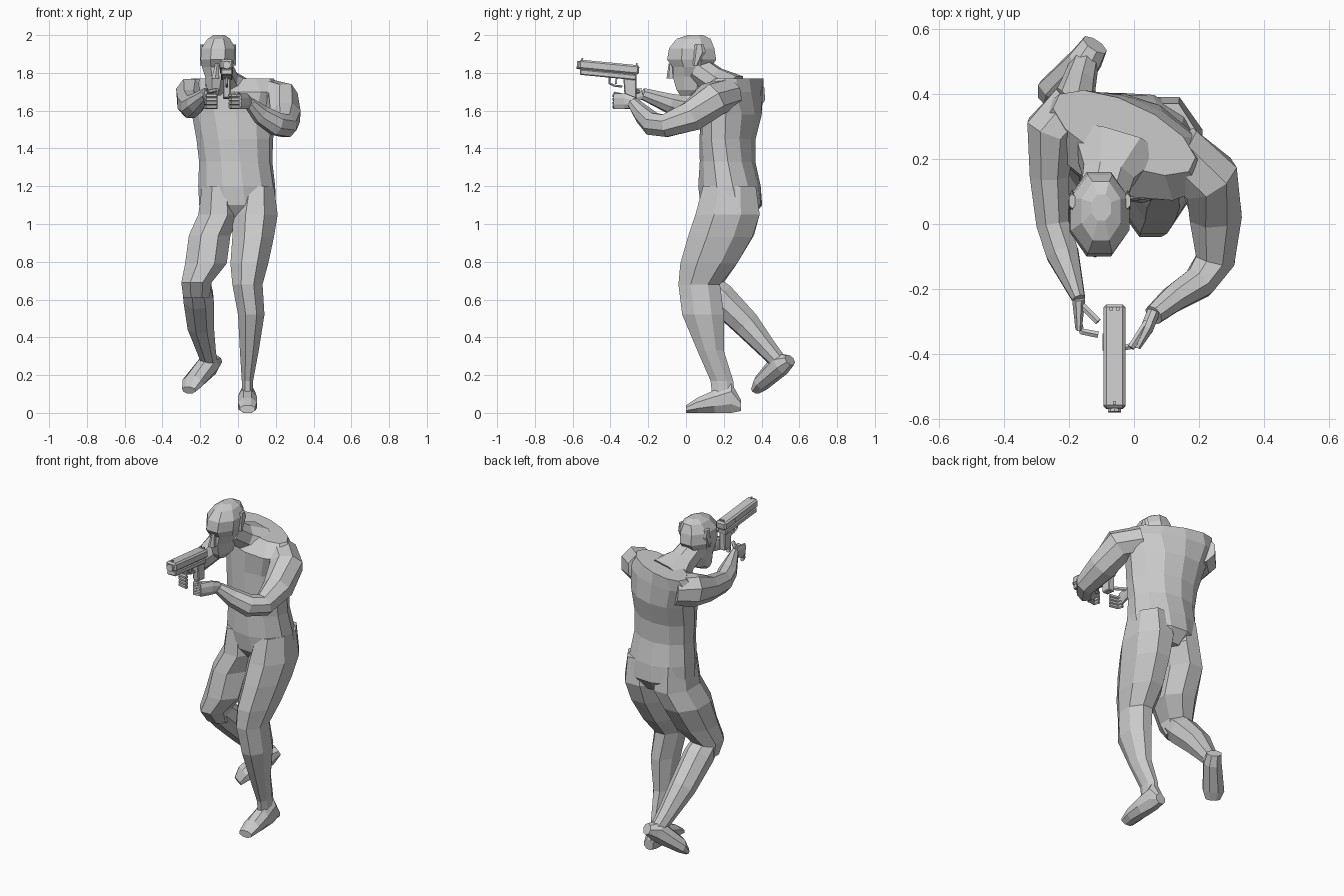
import bpy
import bmesh
from math import sin, cos, pi, radians
from mathutils import Vector, Matrix

default_cube = bpy.data.objects.get("Cube")
if default_cube:
    bpy.data.objects.remove(default_cube)

X, Y, Z = Matrix.Identity(3)

grey = bpy.data.materials.new("light grey")
grey.use_nodes = True
grey.diffuse_color = (.6, .6, .6, 1)
shader = grey.node_tree.nodes["Principled BSDF"]
shader.inputs["Base Color"].default_value = grey.diffuse_color


def finish(name, mesh_builder):
    """Turn a bmesh into a flat shaded grey object."""
    bmesh.ops.recalc_face_normals(mesh_builder, faces=mesh_builder.faces)
    mesh = bpy.data.meshes.new(name)
    mesh_builder.to_mesh(mesh)
    mesh_builder.free()
    mesh.materials.append(grey)
    part = bpy.data.objects.new(name, mesh)
    bpy.context.collection.objects.link(part)
    return part


def loft(name, stations, reference=Z, axis=None, sides=8, twist=0):
    """Skin rings (x, y, z, half width, half depth) along a path.
    Rings face the fixed axis if given, otherwise they follow the path."""
    builder = bmesh.new()
    centres = [Vector(station[:3]) for station in stations]
    last = len(centres) - 1
    grow = 1 / cos(pi / sides)
    rings = []
    for i, centre in enumerate(centres):
        tangent = axis or centres[min(i + 1, last)] - centres[max(i - 1, 0)]
        tangent = tangent.normalized()
        across = reference.cross(tangent).normalized()
        across.rotate(Matrix.Rotation(radians(twist) * i / last, 3, tangent))
        upward = tangent.cross(across)
        half_width, half_depth = stations[i][3:]
        ring = []
        for k in range(sides):
            angle = (2 * k + 1) * pi / sides
            offset = across * cos(angle) * half_width + upward * sin(angle) * half_depth
            ring.append(builder.verts.new(centre + offset * grow))
        rings.append(ring)
    for lower, upper in zip(rings, rings[1:]):
        for k in range(sides):
            builder.faces.new((lower[k - 1], lower[k], upper[k], upper[k - 1]))
    builder.faces.new(rings[0])
    builder.faces.new(rings[-1])
    return finish(name, builder)


def column(name, bottom_x, top_x, rows, sides=8, twist=0):
    """Stack level rings (y, z, half width, half depth), leaning evenly in x."""
    foot, height = rows[0][1], rows[-1][1] - rows[0][1]
    stations = []
    for y, z, half_width, half_depth in rows:
        x = bottom_x + (top_x - bottom_x) * (z - foot) / height
        stations.append((x, y, z, half_width, half_depth))
    return loft(name, stations, reference=Y, axis=Z, sides=sides, twist=twist)


def tube(name, points, radius, reference=Z, sides=6):
    """Thin bar of even thickness."""
    stations = [(*point, radius, radius) for point in points]
    return loft(name, stations, reference=reference, sides=sides)


# Torso, turning steadily towards the shoulders
column("torso", 0, -.03, [
    (.24, 1.03, .1, .11),
    (.24, 1.1, .2, .16),
    (.23, 1.2, .2, .16),
    (.22, 1.33, .19, .14),
    (.22, 1.45, .2, .14),
    (.24, 1.58, .22, .15),
    (.24, 1.7, .27, .14),
    (.28, 1.77, .23, .09),
], sides=12, twist=-25)

# Neck and head
loft("neck", [
    (-.05, .25, 1.71, .15, .08),
    (-.08, .15, 1.76, .08, .07),
    (-.1, .06, 1.82, .07, .07),
])
column("head", -.12, -.1, [
    (0, 1.68, .03, .03),
    (.02, 1.71, .05, .07),
    (.03, 1.78, .06, .1),
    (.03, 1.83, .08, .1),
    (.03, 1.87, .09, .13),
    (.03, 1.93, .09, .12),
    (.04, 1.98, .06, .09),
    (.05, 2, .03, .04),
])
column("nose", -.12, -.11, [(-.08, 1.77, .02, .02), (-.08, 1.85, .01, .01)], sides=6)
for name, ear_x in (("left_ear", -.02), ("right_ear", -.19)):
    column(name, ear_x, ear_x, [
        (.05, 1.84, .01, .01),
        (.07, 1.91, .01, .03),
        (.07, 1.95, .01, .02),
    ], sides=6)

# Arms
loft("left_arm", [
    (.13, .22, 1.69, .09, .08),
    (.23, .14, 1.66, .09, .09),
    (.25, .03, 1.57, .08, .08),
    (.25, -.11, 1.52, .06, .06),
    (.2, -.18, 1.53, .05, .06),
    (.12, -.23, 1.58, .04, .05),
    (.06, -.28, 1.64, .03, .03),
])
loft("right_arm", [
    (-.18, .36, 1.69, .08, .08),
    (-.25, .29, 1.68, .08, .09),
    (-.26, .15, 1.64, .06, .07),
    (-.25, 0, 1.62, .05, .06),
    (-.22, -.09, 1.64, .05, .05),
    (-.17, -.23, 1.69, .02, .03),
])

# Hands with curled fingers
loft("left_palm", [
    (.06, -.27, 1.64, .02, .03),
    (.04, -.32, 1.65, .02, .04),
    (.01, -.38, 1.65, .01, .04),
])
loft("right_palm", [
    (-.17, -.23, 1.69, .02, .03),
    (-.17, -.32, 1.67, .01, .04),
])
for i, finger in enumerate(("index", "middle", "ring", "little")):
    level = 1.68 - i * .02
    tube("left_" + finger + "_finger", [
        (.01, -.37, level), (-.03, -.38, level), (-.04, -.35, level)], .01)
    tube("right_" + finger + "_finger", [
        (-.17, -.3, level), (-.16, -.33, level), (-.11, -.34, level)], .01)
tube("left_thumb", [(.04, -.3, 1.67), (-.01, -.38, 1.69)], .01)
tube("right_thumb", [(-.16, -.25, 1.7), (-.11, -.3, 1.71)], .01)

# Legs, their tops sunk into the pelvis
loft("left_leg", [
    (.05, .2, .08, .03, .06),
    (.05, .19, .17, .03, .06),
    (.06, .13, .33, .05, .07),
    (.07, .09, .52, .07, .11),
    (.05, .07, .68, .08, .11),
    (.06, .12, .79, .1, .15),
    (.08, .18, .93, .11, .17),
    (.09, .22, 1.05, .12, .17),
    (.1, .23, 1.2, .09, .14),
], reference=Y, axis=Z)
loft("right_thigh", [
    (-.22, .12, .61, .07, .06),
    (-.22, .1, .69, .08, .1),
    (-.17, .14, .79, .11, .13),
    (-.15, .2, .94, .11, .16),
    (-.1, .23, 1.05, .11, .16),
    (-.1, .23, 1.2, .09, .14),
], reference=Y, axis=Z)
loft("right_shin", [
    (-.22, .09, .69, .07, .07),
    (-.21, .18, .61, .08, .08),
    (-.2, .32, .47, .07, .07),
    (-.17, .43, .34, .05, .05),
    (-.15, .5, .26, .04, .04),
], reference=Y)

# Feet, from heel to toe
loft("left_foot", [
    (.05, .29, .04, .03, .03),
    (.05, .24, .08, .04, .08),
    (.05, .15, .06, .05, .06),
    (.05, .06, .04, .05, .04),
    (.05, 0, .02, .04, .02),
], axis=-Y)
loft("right_foot", [
    (-.12, .55, .28, .04, .03),
    (-.15, .5, .26, .05, .06),
    (-.24, .4, .16, .06, .04),
    (-.26, .37, .12, .04, .02),
], axis=Vector((-2, -3, -2)))

# Pistol, drawn with its muzzle along -y and pitched slightly up
pose = Matrix.Translation((-.06, -.25, 1.8)) @ Matrix.Rotation(radians(-5.5), 4, X)


def plate(name, outline, half_width, chamfer=0, centre_x=0):
    """Extrude a side outline (y, z) to a slab across the pistol."""
    builder = bmesh.new()
    corners = [builder.verts.new((centre_x - half_width, y, z)) for y, z in outline]
    side = builder.faces.new(corners)
    result = bmesh.ops.extrude_face_region(builder, geom=[side])
    moved = [item for item in result["geom"] if isinstance(item, bmesh.types.BMVert)]
    bmesh.ops.translate(builder, verts=moved, vec=X * half_width * 2)
    builder.transform(pose)
    part = finish(name, builder)
    if chamfer:
        modifier = part.modifiers.new("chamfer", "BEVEL")
        modifier.width = chamfer
        modifier.segments = 1


def block(name, back, front, bottom, top, half_width, chamfer=0, centre_x=0):
    outline = [(back, bottom), (front, bottom), (front, top), (back, top)]
    plate(name, outline, half_width, chamfer, centre_x)


def bar(name, points, radius, reference, sides):
    """Round pistol part through side points (y, z)."""
    placed = [pose @ Vector((0, y, z)) for y, z in points]
    tube(name, placed, radius, reference, sides)


block("pistol_slide", 0, -.32, -.01, .04, .034, .009)
block("pistol_frame", -.01, -.31, -.04, -.01, .03, .005)
plate("pistol_grip", [(-.01, -.03), (-.08, -.03), (-.06, -.14), (0, -.14)], .02, .005)
block("ejection_port", -.09, -.14, .01, .03, .003, centre_x=-.034)
block("front_sight", -.3, -.31, .04, .05, .004)
for name, sight_x in (("left_rear_sight", .01), ("right_rear_sight", -.01)):
    block(name, -.01, -.02, .04, .05, .005, centre_x=sight_x)
block("trigger", -.11, -.12, -.07, -.04, .005)
bar("trigger_guard", [(-.15, -.04), (-.15, -.07), (-.12, -.08), (-.08, -.08)],
    .006, reference=X, sides=6)
bar("pistol_barrel", [(-.3, .01), (-.33, .01)], .02, reference=Z, sides=10)
